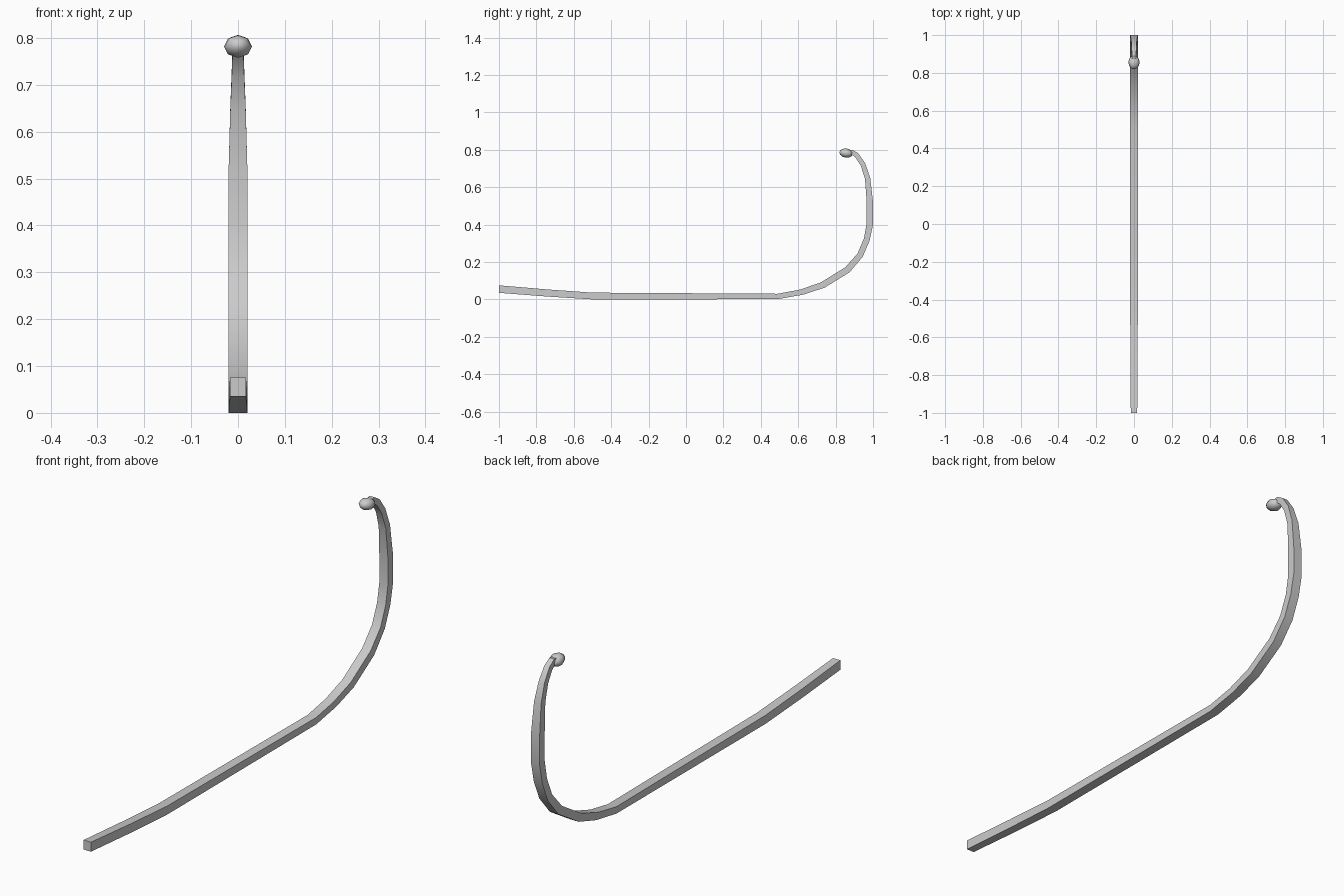
import bpy, bmesh, math
from mathutils import Matrix, Vector

if "Cube" in bpy.data.objects:
    bpy.data.objects.remove(bpy.data.objects["Cube"])

# Runner: stations of (outer y, outer z, inner y, inner z, half width)
STATIONS = [
    (-1.0, .035, -1.0, .075, .017),
    (-.74, .015, -.74, .053, .019),
    (-.50, .000, -.50, .036, .020),
    (.49, .001, .49, .030, .020),
    (.625, .025, .608, .052, .020),
    (.74, .062, .72, .090, .020),
    (.875, .145, .852, .172, .020),
    (.945, .228, .917, .245, .020),
    (.982, .315, .951, .325, .020),
    (1.0, .400, .966, .405, .020),
    (1.0, .520, .966, .520, .020),
    (.985, .650, .957, .645, .0165),
    (.958, .728, .934, .716, .0135),
    (.922, .780, .905, .760, .012),
    (.890, .800, .880, .779, .011),
    (.855, .797, .855, .775, .010),
]


def finish(bm, name):
    bmesh.ops.recalc_face_normals(bm, faces=bm.faces)
    mesh = bpy.data.meshes.new(name)
    bm.to_mesh(mesh)
    bm.free()
    obj = bpy.data.objects.new(name, mesh)
    bpy.context.collection.objects.link(obj)
    return obj


bm = bmesh.new()
rings = []
for oy, oz, iy, iz, w in STATIONS:
    rings.append([bm.verts.new(p) for p in
                  ((-w, oy, oz), (w, oy, oz), (w, iy, iz), (-w, iy, iz))])
for a, b in zip(rings, rings[1:]):
    for i in range(4):
        j = (i + 1) % 4
        bm.faces.new((a[i], a[j], b[j], b[i]))
bm.faces.new(rings[0])
bm.faces.new(rings[-1])
runner = finish(bm, "sled_runner")

# Rounded knob on the curled tip, slightly tilted
bm = bmesh.new()
bmesh.ops.create_uvsphere(bm, u_segments=8, v_segments=6, radius=1)
place = (Matrix.Translation(Vector((0, .856, .782)))
         @ Matrix.Rotation(math.radians(-8), 4, 'X')
         @ Matrix.Diagonal((.030, .036, .0245, 1))
         @ Matrix.Rotation(math.radians(90), 4, 'X'))
bmesh.ops.transform(bm, matrix=place, verts=bm.verts)
for f in bm.faces:
    f.smooth = True
finish(bm, "tip_knob")

# Soft shading along the curve, sharp long edges
bpy.ops.object.select_all(action='DESELECT')
runner.select_set(True)
bpy.context.view_layer.objects.active = runner
bpy.ops.object.shade_smooth_by_angle(angle=math.radians(30))
